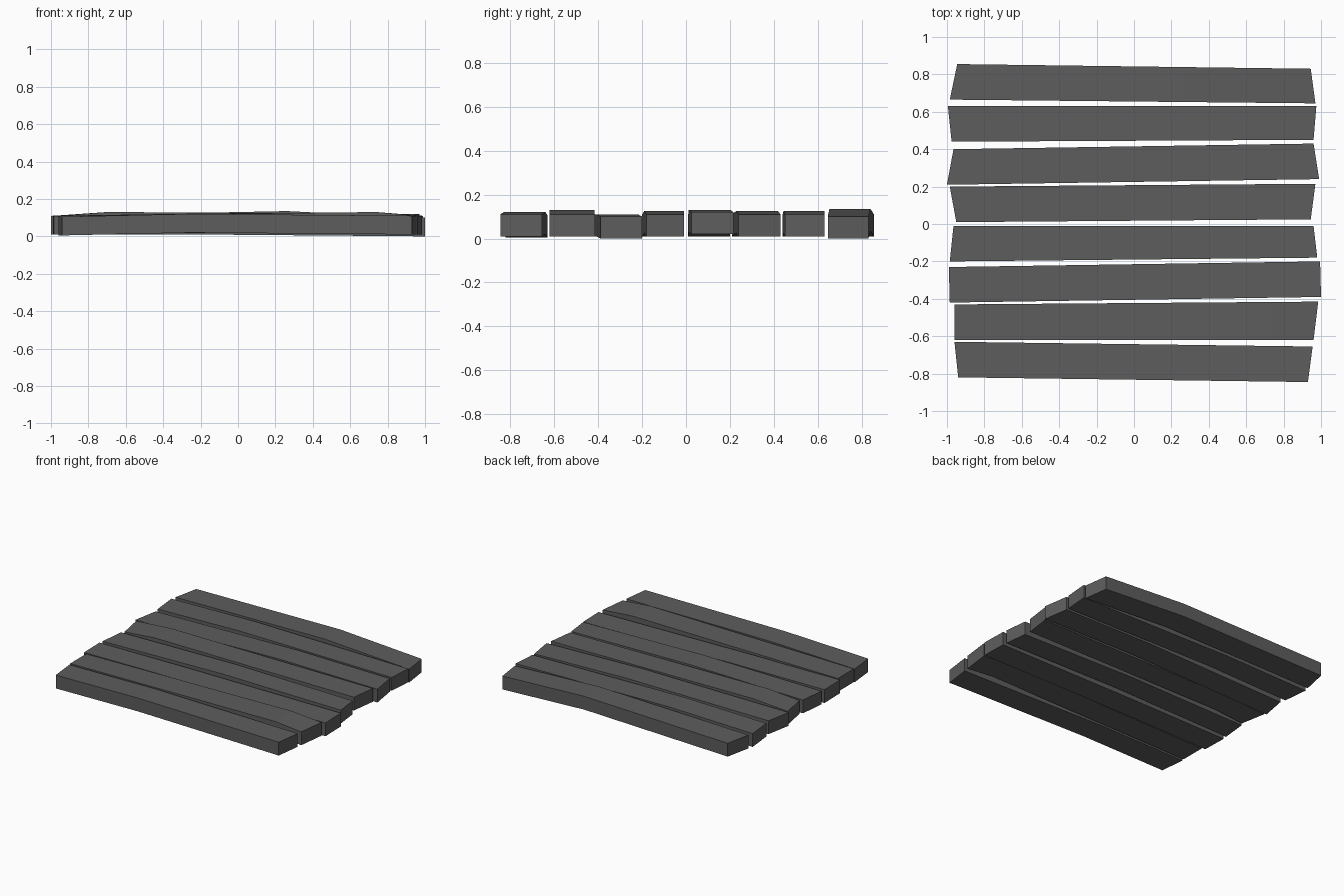
import bpy
import bmesh
from mathutils import Vector

default_cube = bpy.data.objects.get("Cube")
if default_cube:
    bpy.data.objects.remove(default_cube, do_unlink=True)

dark_grey = bpy.data.materials.new("dark_grey_wood")
dark_grey.use_nodes = True
grey = (0.11, 0.11, 0.11, 1)
dark_grey.diffuse_color = grey
dark_grey.node_tree.nodes["Principled BSDF"].inputs["Base Color"].default_value = grey

THICKNESS = 0.1


def build_plank(name, left_front, left_back, right_front, right_back, bend_x, left_z, right_z, bend_z):
    """Crooked plank: three four-sided cross-sections, raised at the bend."""
    left = [Vector(left_front), Vector(left_back)]
    right = [Vector(right_front), Vector(right_back)]
    # Middle section lies on the straight line between the two ends
    middle = [a.lerp(b, (bend_x - a.x) / (b.x - a.x)) for a, b in zip(left, right)]

    bm = bmesh.new()
    rings = []
    for (front, back), z in ((left, left_z), (middle, bend_z), (right, right_z)):
        top = z + THICKNESS
        corners = [(*front, z), (*back, z), (*back, top), (*front, top)]
        rings.append([bm.verts.new(corner) for corner in corners])

    # Long sides between neighbouring sections, then the two end caps
    for a, b in zip(rings, rings[1:]):
        for i in range(len(a)):
            j = (i + 1) % len(a)
            bm.faces.new((a[i], a[j], b[j], b[i]))
    bm.faces.new(rings[0])
    bm.faces.new(reversed(rings[-1]))
    bmesh.ops.recalc_face_normals(bm, faces=bm.faces[:])

    mesh = bpy.data.meshes.new(name)
    bm.to_mesh(mesh)
    bm.free()
    mesh.materials.append(dark_grey)
    plank = bpy.data.objects.new(name, mesh)
    bpy.context.collection.objects.link(plank)
    return plank


# Planks from front to back: four plan corners, bend position, bottom heights
planks = [
    ((-.94, -.82), (-.96, -.63), (.93, -.845), (.955, -.655), -.25, .005, .01, .02),
    ((-.96, -.62), (-.96, -.43), (.96, -.62), (.985, -.415), .74, .01, .01, .03),
    ((-.985, -.42), (-.99, -.23), (1, -.39), (.995, -.2), -.2, .01, 0, .01),
    ((-.985, -.2), (-.965, -.01), (.98, -.18), (.96, -.01), 0, .01, .01, .025),
    ((-.95, .01), (-.985, .2), (.945, .025), (.97, .215), -.7, .01, .02, .03),
    ((-1, .21), (-.965, .4), (.99, .24), (.96, .43), .2, .01, .01, .025),
    ((-.975, .44), (-.995, .63), (.96, .45), (.975, .63), -.3, .01, .01, .025),
    ((-.985, .665), (-.945, .855), (.97, .645), (.945, .83), .26, .01, 0, .035),
]

for number, shape in enumerate(planks, start=1):
    build_plank(f"plank_{number}", *shape)
